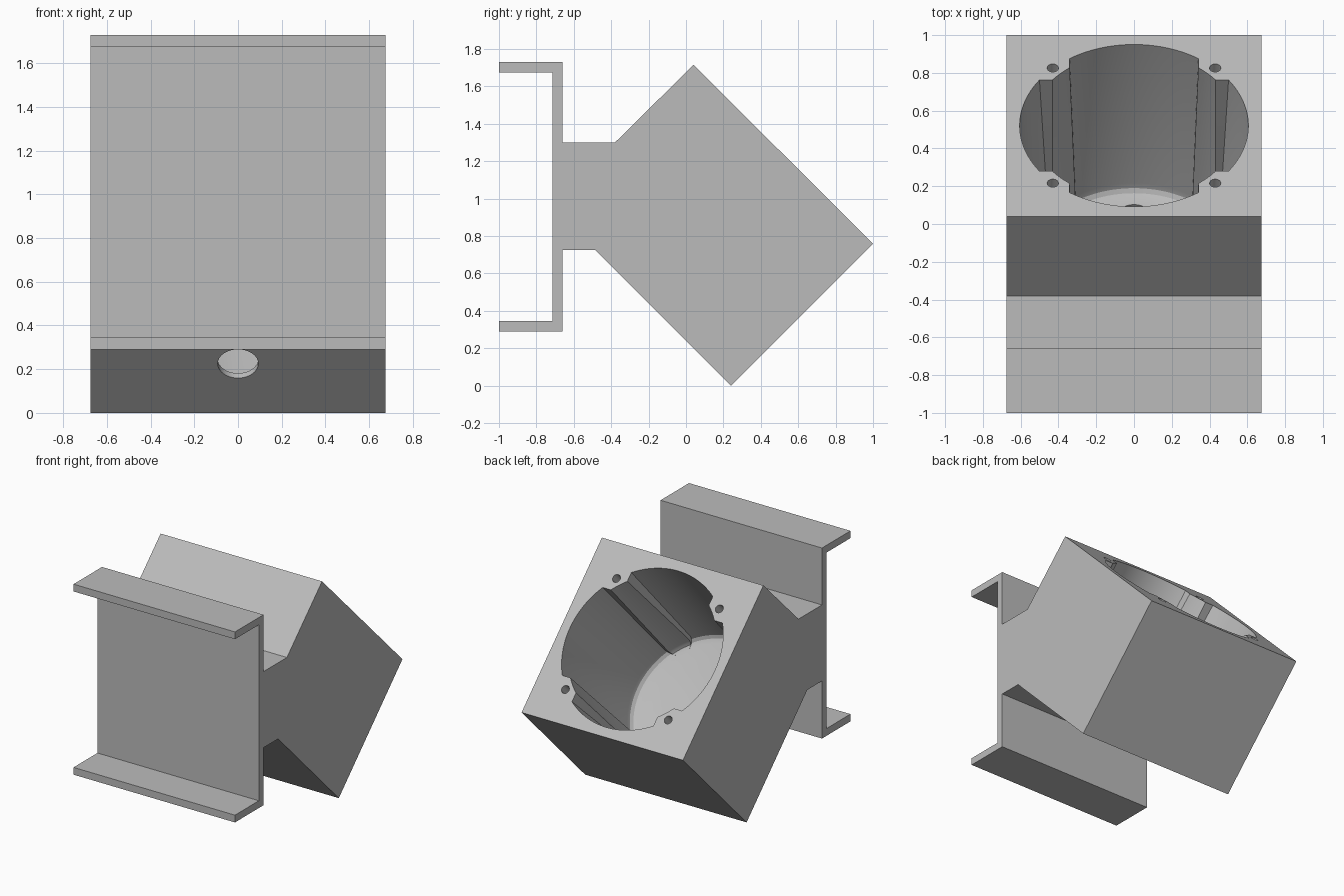
import bpy
import bmesh
from math import asin, acos, cos, sin, pi, radians
from mathutils import Matrix, Vector

old = bpy.data.objects.get("Cube")
if old:
    bpy.data.objects.remove(old, do_unlink=True)

grey = bpy.data.materials.new("plain grey")
grey.use_nodes = True
grey.diffuse_color = (0.5, 0.5, 0.5, 1)
grey.node_tree.nodes["Principled BSDF"].inputs["Base Color"].default_value = (0.5, 0.5, 0.5, 1)

# Frame on the tilted open face: local z points out, local y runs down the face
FACE = Matrix.Translation((0, 0.52, 1.235)) @ Matrix.Rotation(radians(-45), 4, "X")


def loft(name, rings):
    """Closed solid through rings that all have the same point count."""
    bm = bmesh.new()
    loops = [[bm.verts.new(p) for p in ring] for ring in rings]
    n = len(loops[0])
    for low, high in zip(loops, loops[1:]):
        for i in range(n):
            j = (i + 1) % n
            bm.faces.new((low[i], low[j], high[j], high[i]))
    bm.faces.new(loops[0])
    bm.faces.new(loops[-1])
    bmesh.ops.recalc_face_normals(bm, faces=bm.faces)
    mesh = bpy.data.meshes.new(name)
    bm.to_mesh(mesh)
    bm.free()
    mesh.materials.append(grey)
    obj = bpy.data.objects.new(name, mesh)
    bpy.context.collection.objects.link(obj)
    return obj


def bore_ring(depth, outer, inner, notch):
    """Circle with four corner bosses standing in to the inner radius."""
    spans = [(outer, 0, asin(notch / outer), 12),
             (inner, asin(notch / inner), acos(notch / inner), 6),
             (outer, acos(notch / outer), pi / 2, 12)]
    pts = []
    for quarter in range(4):
        for k, (r, a, b, steps) in enumerate(spans):
            for i in range(steps + (k < 2)):
                t = a + (b - a) * i / steps + quarter * pi / 2
                pts.append(FACE @ Vector((r * cos(t), r * sin(t), -depth)))
    return pts


def round_ring(x, v, depth, r, n=32):
    return [FACE @ Vector((x + r * cos(2 * pi * i / n), v + r * sin(2 * pi * i / n), -depth))
            for i in range(n)]


# Body: flanged mounting channel, neck and tilted box as one extruded side profile
half = 0.675
profile = [(-1, 1.73), (-0.66, 1.73), (-0.66, 1.30), (-0.38, 1.30), (0.04, 1.715),
           (1, 0.76), (0.24, 0), (-0.485, 0.725), (-0.66, 0.725), (-0.66, 0.29),
           (-1, 0.29), (-1, 0.345), (-0.715, 0.345), (-0.715, 1.675), (-1, 1.675)]
body = loft("tilted_housing", [[(x, y, z) for y, z in profile] for x in (-half, half)])

# Tapered bore with a rounded floor edge
cutters = [loft("bore_cutter", [bore_ring(*s) for s in (
    (-0.05, 0.608, 0.551, 0.342), (0.98, 0.55, 0.53, 0.31), (1.01, 0.543, 0.525, 0.31),
    (1.03, 0.525, 0.515, 0.31), (1.04, 0.495, 0.49, 0.31))])]

# Screw holes in the bosses
for x in (-0.43, 0.43):
    for v in (-0.43, 0.43):
        cutters.append(loft("screw_hole_cutter",
                            [round_ring(x, v, d, 0.03, 20) for d in (-0.05, 0.2)]))

# Cable hole through the floor
cutters.append(loft("cable_hole_cutter",
                    [round_ring(0, 0.357, d, 0.093) for d in (0.96, 1.15)]))

bpy.context.view_layer.objects.active = body
for cutter in cutters:
    cutter.hide_render = True
    mod = body.modifiers.new("cut", "BOOLEAN")
    mod.operation = "DIFFERENCE"
    mod.solver = "EXACT"
    mod.object = cutter
    bpy.ops.object.modifier_apply(modifier=mod.name)
    bpy.data.objects.remove(cutter, do_unlink=True)

# Smooth bore walls, crisp housing edges
for obj in bpy.context.selected_objects:
    obj.select_set(False)
body.select_set(True)
bpy.ops.object.shade_smooth_by_angle(angle=radians(25))
